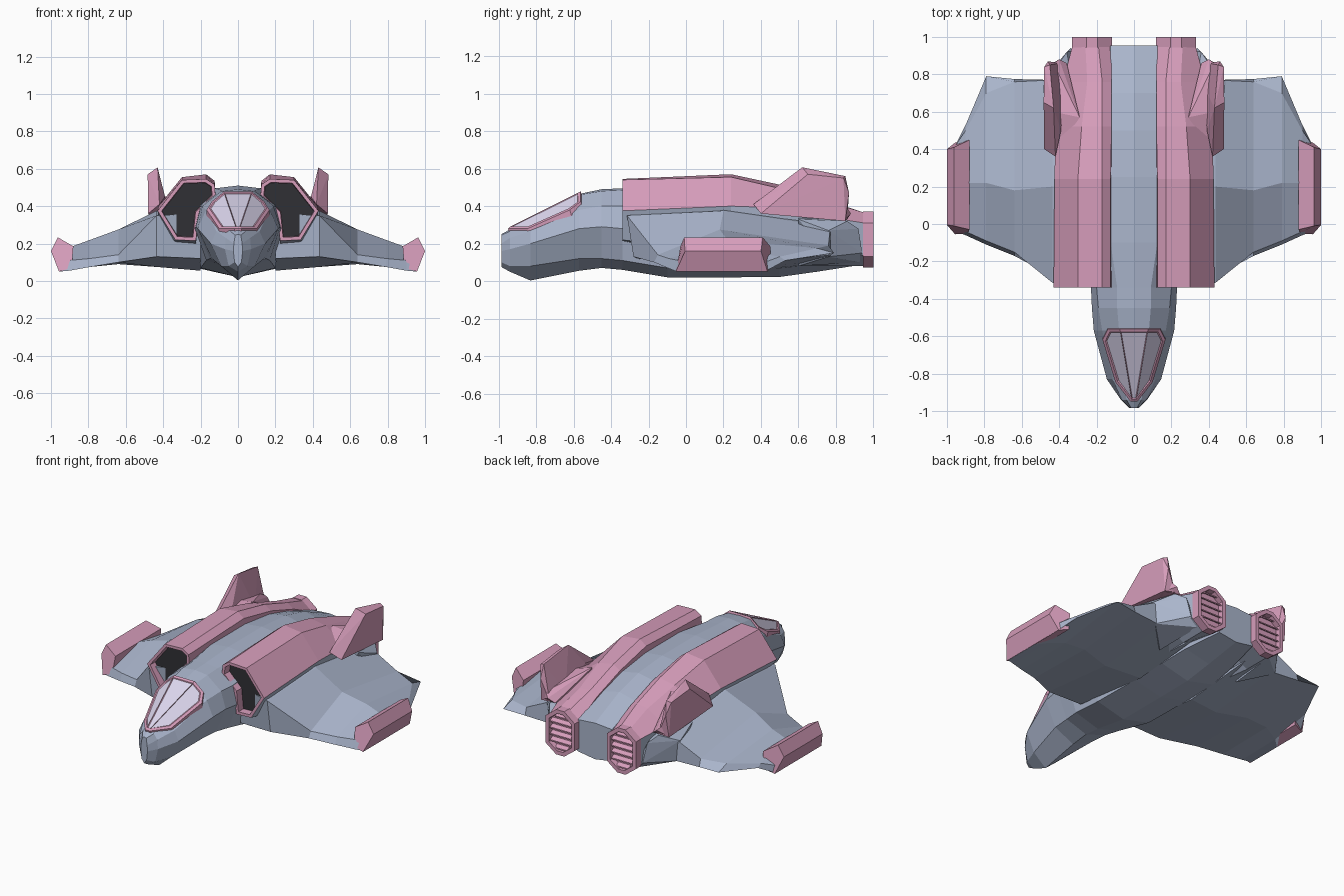
import bpy, bmesh

if "Cube" in bpy.data.objects:
    bpy.data.objects.remove(bpy.data.objects["Cube"])


def material(name, rgb):
    m = bpy.data.materials.new(name)
    m.diffuse_color = (*rgb, 1)
    m.use_nodes = True
    m.node_tree.nodes["Principled BSDF"].inputs["Base Color"].default_value = m.diffuse_color
    return m


BLUE = material("hull_blue", (0.40, 0.46, 0.60))
PINK = material("trim_pink", (0.68, 0.34, 0.50))
DARK = material("intake_dark", (0.03, 0.03, 0.035))
GLASS = material("canopy_glass", (0.72, 0.68, 0.86))


def finish(bm, name, mats, mirror=True):
    me = bpy.data.meshes.new(name)
    bm.to_mesh(me)
    bm.free()
    for m in mats:
        me.materials.append(m)
    ob = bpy.data.objects.new(name, me)
    bpy.context.collection.objects.link(ob)
    if mirror:
        ob.modifiers.new("mirror", 'MIRROR').use_mirror_merge = False
    return ob


def loft(rings, pick=lambda i, j: 0):
    """Skin equal-length rings; pick(i, j) gives the material of each quad."""
    bm = bmesh.new()
    vs = [[bm.verts.new(p) for p in r] for r in rings]
    n = len(rings[0])
    for i in range(len(vs) - 1):
        for j in range(n):
            k = (j + 1) % n
            f = bm.faces.new((vs[i][j], vs[i][k], vs[i + 1][k], vs[i + 1][j]))
            f.material_index = pick(i, j)
    caps = [bm.faces.new(vs[0]), bm.faces.new(vs[-1])]
    bmesh.ops.recalc_face_normals(bm, faces=bm.faces)
    return bm, caps


def hull(points):
    bm = bmesh.new()
    for p in points:
        bm.verts.new(p)
    bmesh.ops.convex_hull(bm, input=bm.verts)
    bmesh.ops.recalc_face_normals(bm, faces=bm.faces)
    return bm


def recess(bm, cap, rim, depth, mat):
    bmesh.ops.inset_region(bm, faces=[cap], thickness=rim, use_even_offset=True)
    bmesh.ops.inset_region(bm, faces=[cap], thickness=0.003, depth=-depth)
    cap.material_index = mat


# Fuselage: y, top z, four (x, z) side points, bottom z
stations = [
    (-.985, .25, (.015, .245), (.022, .20), (.025, .16), (.018, .10), .075),
    (-.94, .275, (.04, .265), (.065, .23), (.07, .17), (.05, .08), .05),
    (-.83, .305, (.06, .29), (.115, .265), (.145, .20), (.09, .08), .003),
    (-.57, .465, (.08, .46), (.17, .38), (.215, .28), (.14, .12), .055),
    (-.45, .49, (.09, .48), (.19, .40), (.225, .29), (.15, .12), .07),
    (-.34, .495, (.09, .485), (.20, .40), (.23, .28), (.17, .11), .06),
    (-.10, .51, (.125, .495), (.20, .42), (.22, .28), (.20, .07), .02),
    (.25, .51, (.125, .495), (.20, .42), (.22, .28), (.20, .065), .02),
    (.50, .49, (.125, .465), (.20, .38), (.22, .25), (.20, .07), .022),
    (.70, .44, (.125, .41), (.18, .32), (.20, .22), (.18, .09), .05),
    (.955, .33, (.125, .32), (.14, .25), (.14, .18), (.13, .11), .09),
]
rings = []
for y, top, *side, bottom in stations:
    rings.append([(0, y, top)] + [(x, y, z) for x, z in side] + [(0, y, bottom)]
                 + [(-x, y, z) for x, z in reversed(side)])
bm, _ = loft(rings)
finish(bm, "fuselage", [BLUE], mirror=False)

# Canopy: a pink surround with three framed panes and a skirt
bm = bmesh.new()
half = [(.018, -.95, .28), (.10, -.845, .28), (.168, -.62, .38),
        (.14, -.562, .425), (.075, -.562, .478)]
right = [bm.verts.new(p) for p in half]
left = [bm.verts.new((-x, y, z)) for x, y, z in half]
panes = [bm.faces.new(right), bm.faces.new(left[::-1]),
         bm.faces.new((left[0], right[0], right[4], left[4]))]
bmesh.ops.recalc_face_normals(bm, faces=bm.faces)
for f in panes:
    if f.normal.z < 0:
        f.normal_flip()
skirt = bmesh.ops.extrude_edge_only(bm, edges=[e for e in bm.edges if e.is_boundary])
bmesh.ops.translate(bm, vec=(0, .01, -.035),
                    verts=[v for v in skirt["geom"] if isinstance(v, bmesh.types.BMVert)])
bmesh.ops.inset_region(bm, faces=panes, thickness=.018)
bmesh.ops.inset_individual(bm, faces=panes, thickness=.006, depth=-.005)
for f in panes:
    f.material_index = 1
finish(bm, "canopy", [PINK, GLASS], mirror=False)

# Wings: (y, z) rings at increasing x
wing = [
    (.20, (-.26, .12), (-.26, .36), (.20, .44), (.80, .34), (.92, .11), (.30, .055)),
    (.435, (-.28, .13), (-.315, .35), (.20, .375), (.77, .29), (.765, .13), (.25, .075)),
    (.64, (-.17, .10), (-.15, .14), (.18, .275), (.76, .19), (.775, .14), (.30, .09)),
    (.79, (-.11, .075), (-.09, .12), (.22, .22), (.70, .175), (.79, .15), (.30, .08)),
    (.90, (-.06, .055), (-.04, .11), (.22, .18), (.50, .13), (.53, .11), (.25, .06)),
    (.955, (-.04, .05), (-.02, .10), (.20, .15), (.42, .10), (.42, .05), (.20, .05)),
]
bm, _ = loft([[(x, y, z) for y, z in pts] for x, *pts in wing])
finish(bm, "wing", [BLUE], True)

# Wing tip blocks
tip = [(.88, .185, -.03, .45), (.963, .233, -.01, .41), (1.0, .16, -.005, .40),
       (.957, .05, -.055, .435), (.89, .07, -.05, .45)]
bm, _ = loft([[(x, a, z) for x, z, a, b in tip], [(x, b, z) for x, z, a, b in tip]])
finish(bm, "wing_tip", [PINK])

# Nacelles: eight-sided rings from intake to nozzle, lower flanks in hull blue
nacelle = [
    (-.34, (.12, .45), (.125, .515), (.17, .545), (.30, .54), (.43, .375), (.335, .22), (.225, .215), (.21, .36)),
    (.24, (.12, .46), (.125, .535), (.17, .57), (.30, .555), (.425, .40), (.40, .15), (.23, .10), (.20, .30)),
    (.52, (.12, .40), (.12, .48), (.17, .51), (.28, .49), (.42, .39), (.40, .14), (.23, .09), (.18, .25)),
    (.76, (.12, .31), (.12, .40), (.17, .43), (.25, .42), (.38, .34), (.38, .14), (.25, .08), (.13, .14)),
    (.95, (.12, .22), (.12, .31), (.19, .365), (.26, .365), (.33, .31), (.33, .14), (.25, .08), (.13, .12)),
]
bm, caps = loft([[(x, y, z) for x, z in pts] for y, *pts in nacelle],
                lambda i, j: 1 if j in (4, 5, 6) else 0)
recess(bm, caps[0], .018, .05, 2)
finish(bm, "nacelle", [PINK, BLUE, DARK])

# Exhaust nozzles with louvres
hexagon = [(.118, .31), (.195, .37), (.255, .37), (.332, .31),
           (.332, .13), (.255, .072), (.195, .072), (.118, .13)]
bm, caps = loft([[(x, y, z) for x, z in hexagon] for y in (.945, 1.0)])
recess(bm, caps[1], .025, .035, 0)
finish(bm, "nozzle", [PINK])
for i in range(6):
    z = .115 + i * .042
    w = .045 if i in (0, 5) else .08
    profile = [(.962, z + .012), (.990, z - .004), (.990, z - .012), (.962, z + .004)]
    bm, _ = loft([[(x, y, h) for y, h in profile] for x in (.225 - w, .225 + w)])
    finish(bm, f"louvre_{i + 1}", [PINK])

# Tail fins: blade and the low shoulder at its foot
bm = hull([(.39, .50, .45), (.42, .36, .41), (.48, .40, .36), (.43, .62, .607),
           (.483, .65, .57), (.48, .84, .55), (.45, .85, .56), (.46, .87, .47),
           (.47, .85, .32), (.40, .86, .33), (.38, .72, .36)])
finish(bm, "tail_fin", [PINK])
bm = hull([(.29, .57, .475), (.42, .38, .40), (.43, .60, .44), (.43, .86, .39),
           (.40, .88, .36), (.36, .86, .33), (.47, .84, .32), (.30, .60, .36)])
finish(bm, "fin_shoulder", [PINK])

# Blue fairings between fin, wing root and nozzle
bm = hull([(.30, .60, .35), (.47, .60, .33), (.49, .76, .27), (.47, .76, .13), (.40, .86, .32),
           (.36, .92, .28), (.34, .94, .15), (.30, .60, .08), (.28, .93, .10)])
finish(bm, "tail_fairing", [BLUE])
